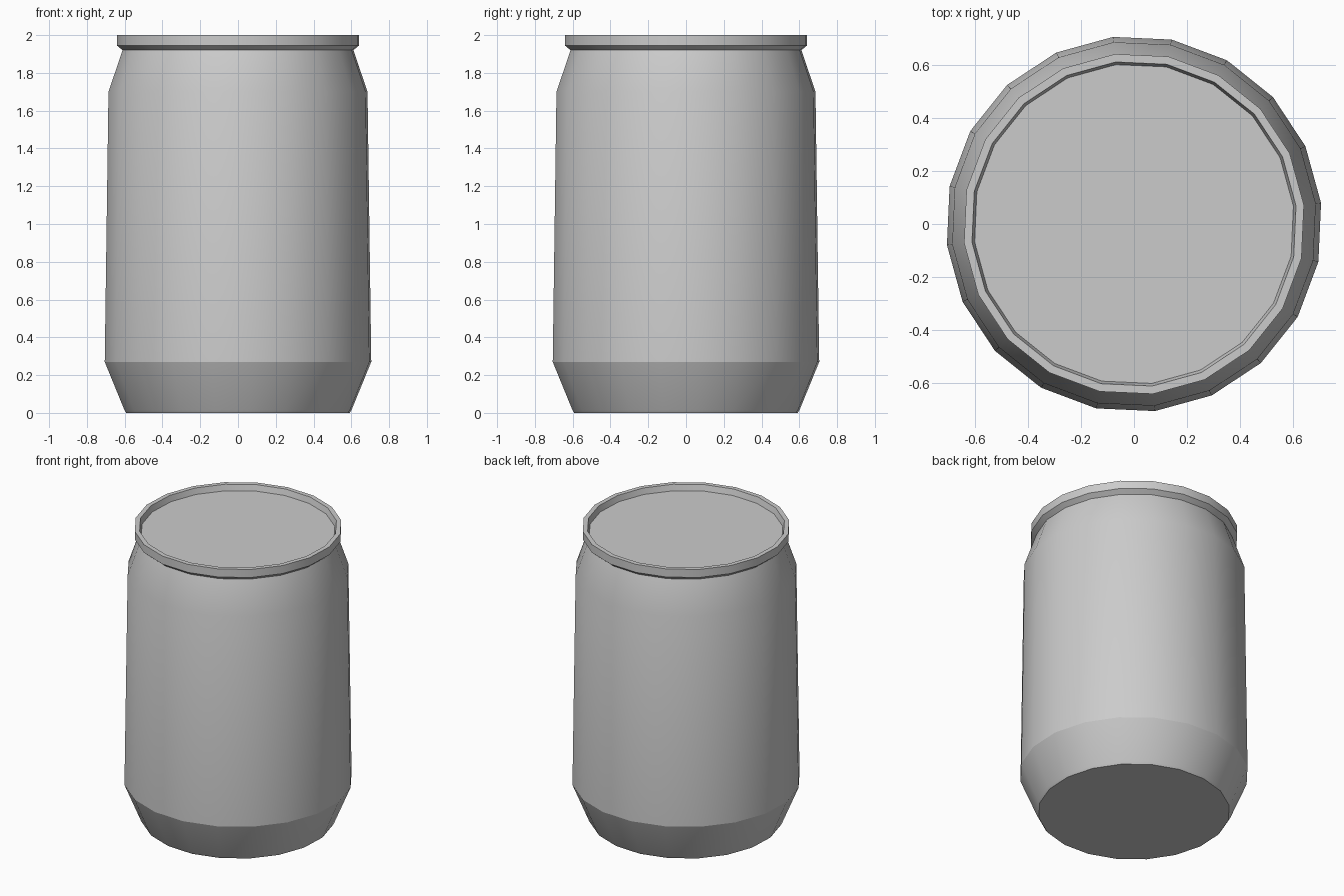
import bpy
import bmesh
from math import cos, sin, pi, radians

SIDES = 20
TURN = radians(6.4)

default_cube = bpy.data.objects.get("Cube")
if default_cube:
    bpy.data.objects.remove(default_cube, do_unlink=True)

# Plain grey metal
grey = bpy.data.materials.new("grey_metal")
grey.use_nodes = True
colour = (0.6, 0.6, 0.6, 1.0)
grey.diffuse_color = colour
grey.node_tree.nodes["Principled BSDF"].inputs["Base Color"].default_value = colour


def lathe(name, profile, cap_first=False, cap_last=False):
    """Spin (radius, height) points round z, listed so faces point outward."""
    bm = bmesh.new()
    rings = []
    for radius, z in profile:
        angles = [TURN + 2 * pi * i / SIDES for i in range(SIDES)]
        rings.append([bm.verts.new((radius * cos(a), radius * sin(a), z)) for a in angles])
    for low, high in zip(rings, rings[1:]):
        for i in range(SIDES):
            j = (i + 1) % SIDES
            bm.faces.new((low[i], low[j], high[j], high[i]))
    if cap_first:
        bm.faces.new(rings[0][::-1])
    if cap_last:
        bm.faces.new(rings[-1])
    mesh = bpy.data.meshes.new(name)
    bm.to_mesh(mesh)
    bm.free()
    mesh.materials.append(grey)
    obj = bpy.data.objects.new(name, mesh)
    bpy.context.collection.objects.link(obj)
    bpy.ops.object.select_all(action="DESELECT")
    obj.select_set(True)
    bpy.context.view_layer.objects.active = obj
    bpy.ops.object.shade_smooth_by_angle(angle=radians(22.5))
    return obj


# Can wall: flat base, tapered foot, long wall and narrowing neck
lathe("can_body", [(0.595, 0), (0.605, 0.015), (0.71, 0.27), (0.69, 1.7), (0.615, 1.92)],
      cap_first=True)

# Rolled rim with the lid sunk inside it
lathe("rim_and_lid", [(0.615, 1.92), (0.645, 1.945), (0.645, 2), (0.615, 2), (0.605, 1.96)],
      cap_last=True)
